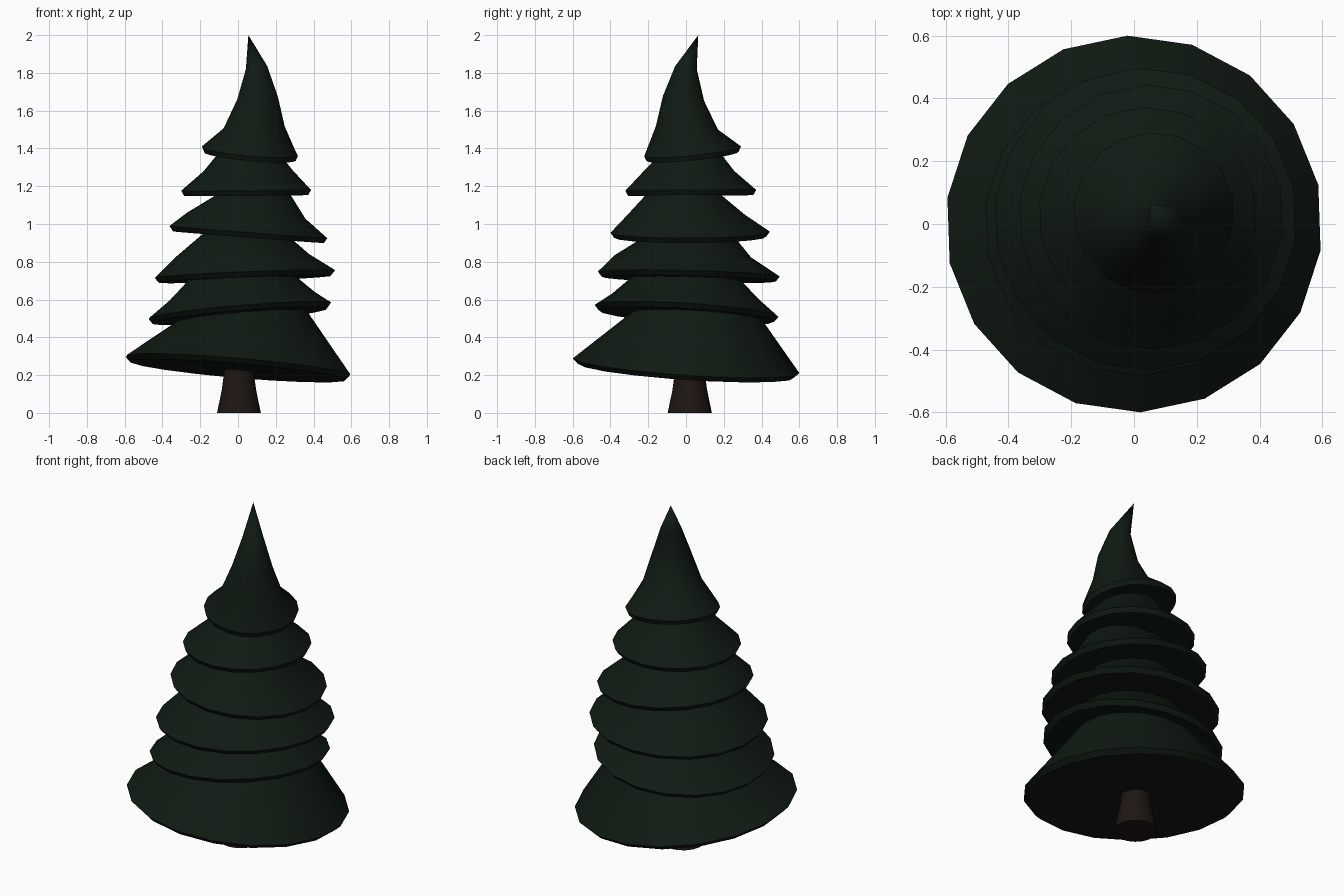
import bpy, bmesh
from math import cos, sin, tau, radians

if "Cube" in bpy.data.objects:
    bpy.data.objects.remove(bpy.data.objects["Cube"])

SIDES = 18


def ring(cx, cy, r, z, sx=0, sy=0):
    """A circle whose plane is tilted by slopes sx, sy."""
    pts = []
    for i in range(SIDES):
        a = radians(12) + tau * i / SIDES
        dx, dy = r * cos(a), r * sin(a)
        pts.append((cx + dx, cy + dy, z + sx * dx + sy * dy))
    return pts


def loft(name, rings, color, apex=None):
    bm = bmesh.new()
    rows = [[bm.verts.new(p) for p in pts] for pts in rings]
    for lo, hi in zip(rows, rows[1:]):
        for i in range(SIDES):
            j = (i + 1) % SIDES
            bm.faces.new((lo[i], lo[j], hi[j], hi[i]))
    bm.faces.new(rows[0][::-1])
    if apex:
        tip = bm.verts.new(apex)
        for i in range(SIDES):
            bm.faces.new((rows[-1][i], rows[-1][(i + 1) % SIDES], tip))
    else:
        bm.faces.new(rows[-1])
    bmesh.ops.recalc_face_normals(bm, faces=bm.faces)
    me = bpy.data.meshes.new(name)
    bm.to_mesh(me)
    bm.free()
    ob = bpy.data.objects.new(name, me)
    bpy.context.collection.objects.link(ob)
    mat = bpy.data.materials.new(name + "_colour")
    mat.diffuse_color = color
    mat.use_nodes = True
    mat.node_tree.nodes["Principled BSDF"].inputs["Base Color"].default_value = mat.diffuse_color
    me.materials.append(mat)
    bpy.ops.object.select_all(action='DESELECT')
    ob.select_set(True)
    bpy.context.view_layer.objects.active = ob
    bpy.ops.object.shade_smooth_by_angle(angle=radians(35))
    return ob


# trunk, flared at the foot
loft("trunk", [ring(0.005, 0.02, 0.117, 0), ring(0.005, 0.02, 0.092, 0.12),
               ring(0.005, 0.02, 0.08, 0.21), ring(0.005, 0.02, 0.078, 0.30)],
     (0.013, 0.008, 0.006, 1))

# tier rims: centre x, y, radius, height, slope x, slope y
rims = [(0, 0, 0.60, 0.25, -0.085, -0.067),
        (0.01, 0.003, 0.487, 0.54, 0.085, -0.062),
        (0.037, 0.015, 0.482, 0.735, 0.04, -0.026),
        (0.055, 0.022, 0.422, 0.957, -0.077, 0.005),
        (0.043, 0.025, 0.347, 1.178, 0.007, 0.007),
        (0.063, 0.035, 0.256, 1.385, -0.09, 0.10)]
# bend of each tier's slope: centre x, y, radius, height
bends = [None, (0.02, 0, 0.39, 0.615), (0.02, -0.015, 0.36, 0.83),
         (0.045, 0, 0.315, 1.045), (0.055, 0.015, 0.24, 1.28)]
# where each tier meets the underside of the next: centre x, y, radius
necks = [(0.02, 0.06, 0.345), (0.02, 0, 0.29), (0.055, 0.015, 0.24),
         (0.08, -0.015, 0.20), (0.07, 0.008, 0.175)]

rings = []
for k, (cx, cy, r, z, sx, sy) in enumerate(rims):
    rings.append(ring(cx, cy, r * 0.955, z - 0.027, sx, sy))
    rings.append(ring(cx, cy, r, z, sx, sy))
    if k < len(necks):
        if bends[k]:
            rings.append(ring(*bends[k], sx * 0.7, sy * 0.7))
        nx, ny, nr = necks[k]
        ux, uy, _, uz, tx, ty = rims[k + 1]
        rings.append(ring(nx, ny, nr, uz - 0.025 + tx * (nx - ux) + ty * (ny - uy), tx, ty))

# curved treetop
rings += [ring(0.085, 0.005, 0.164, 1.51, 0.03, -0.06),
          ring(0.103, -0.013, 0.109, 1.665, 0.07, -0.12),
          ring(0.098, 0, 0.057, 1.828, 0.13, -0.14)]
loft("foliage", rings, (0.005, 0.010, 0.006, 1), apex=(0.055, 0.065, 2.0))
